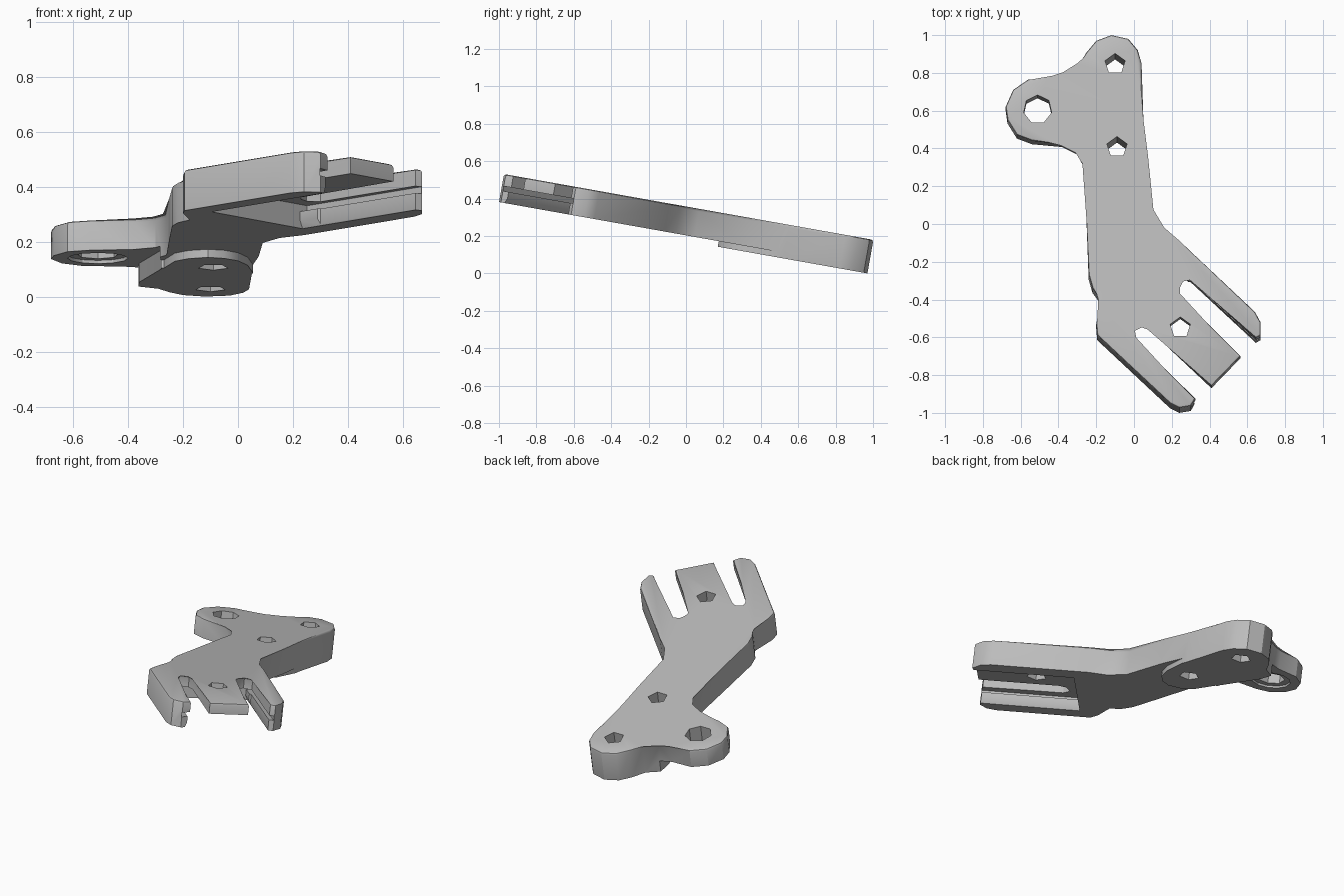
import bpy, bmesh, math
from mathutils import Matrix

if "Cube" in bpy.data.objects:
    bpy.data.objects.remove(bpy.data.objects["Cube"])

TILT = math.radians(10.1)
FORK = math.radians(-43.5)
DEPTH = 0.182

grey = bpy.data.materials.new("plain grey")
grey.use_nodes = True
colour = (0.5, 0.5, 0.5, 1)
grey.diffuse_color = colour
grey.node_tree.nodes["Principled BSDF"].inputs["Base Color"].default_value = colour


def prism(name, points, top, bottom, bevel=0):
    """Extrude a plan outline; heights are measured from the plate's top."""
    bm = bmesh.new()
    stretch = 1 / math.cos(TILT)
    lower = [bm.verts.new((x, y * stretch, bottom)) for x, y in points]
    upper = [bm.verts.new((x, y * stretch, top)) for x, y in points]
    bm.faces.new(lower)
    lid = bm.faces.new(upper)
    n = len(points)
    for i in range(n):
        j = (i + 1) % n
        bm.faces.new((lower[i], lower[j], upper[j], upper[i]))
    if bevel:
        bmesh.ops.bevel(bm, geom=list(lid.edges), offset=bevel, segments=2,
                        profile=0.5, affect='EDGES', clamp_overlap=True)
    bmesh.ops.recalc_face_normals(bm, faces=bm.faces)
    mesh = bpy.data.meshes.new(name)
    bm.to_mesh(mesh)
    bm.free()
    ob = bpy.data.objects.new(name, mesh)
    bpy.context.collection.objects.link(ob)
    return ob


def ring(x, y, radius, sides):
    return [(x + radius * math.sin(math.tau * i / sides),
             y + radius * math.cos(math.tau * i / sides)) for i in range(sides)]


def cut(body, cutter):
    cutter.hide_render = True
    mod = body.modifiers.new("cut", 'BOOLEAN')
    mod.operation = 'DIFFERENCE'
    mod.solver = 'EXACT'
    mod.object = cutter
    bpy.context.view_layer.objects.active = body
    bpy.ops.object.modifier_apply(modifier=mod.name)
    bpy.data.objects.remove(cutter)


# Plate outline: left prong, tab, right prong, neck, head, side lobe
outline = [
    (-.195, -.59), (.19, -.95), (.24, -.975), (.3, -.965), (.325, -.925),
    (0, -.61), (-.01, -.56), (.04, -.535), (.08, -.55), (.41, -.86),
    (.565, -.7), (.23, -.375), (.23, -.335), (.25, -.295), (.3, -.285),
    (.645, -.605), (.67, -.59), (.67, -.52), (.64, -.465),
    (.24, -.09), (.15, -.03), (.09, .07), (.075, .35), (.05, .55),
    (.04, .85), (.02, .92), (-.03, .98), (-.12, 1), (-.2, .97),
    (-.25, .91), (-.29, .84), (-.37, .79), (-.43, .77), (-.56, .765),
    (-.64, .71), (-.68, .62), (-.67, .55), (-.62, .47), (-.54, .44),
    (-.38, .425), (-.3, .385), (-.26, .32), (-.25, 0), (-.24, -.27),
    (-.22, -.34), (-.175, -.4), (-.2, -.53)]
bracket = prism("bracket_plate", outline, 0, -DEPTH, bevel=0.013)

# Thinner underside ahead of the rounded mounting pad
cut(bracket, prism("pad_relief", [
    (-1, -1.3), (1, -1.3), (1, .56), (.06, .56), (.035, .36), (0, .27),
    (-.05, .22), (-.11, .2), (-.18, .225), (-.23, .28), (-.27, .42),
    (-1, .42)], -.152, -.3))

# Thinner side lobe
cut(bracket, prism("lobe_relief", [
    (-1, .2), (-.29, .2), (-.28, .44), (-.36, .71), (-.37, 1), (-1, 1)],
    -.112, -.31))

# Through holes and the shallow recess below the lobe hole
for x, y, radius, sides in ((-.1, .845, .056, 5), (-.09, .405, .056, 5),
                            (.245, -.55, .056, 5), (-.51, .605, .076, 7)):
    cut(bracket, prism("hole", ring(x, y, radius, sides), .1, -.4))
cut(bracket, prism("lobe_recess", ring(-.51, .605, .11, 12), -.1, -.4))

# Undercut channel along the fork: a profile swept along the prongs
half = [(.265, -.064), (.265, -.09), (.228, -.09), (.228, -.125), (.262, -.2)]
profile = half + [(-a, b) for a, b in reversed(half)]
bm = bmesh.new()
ends = [[bm.verts.new((along, a, b)) for a, b in profile] for along in (-.235, .8)]
for loop in ends:
    bm.faces.new(loop)
for i in range(len(profile)):
    j = (i + 1) % len(profile)
    bm.faces.new((ends[0][i], ends[0][j], ends[1][j], ends[1][i]))
bm.transform(Matrix.Translation((.24, -.56, 0)) @ Matrix.Rotation(FORK, 4, 'Z'))
bmesh.ops.recalc_face_normals(bm, faces=bm.faces)
mesh = bpy.data.meshes.new("channel")
bm.to_mesh(mesh)
bm.free()
channel = bpy.data.objects.new("channel", mesh)
bpy.context.collection.objects.link(channel)
cut(bracket, channel)

# Tilt the finished plate and stand it on the floor
bracket.data.transform(Matrix.Rotation(-TILT, 4, 'X'))
low = min(v.co.z for v in bracket.data.vertices)
ys = [v.co.y for v in bracket.data.vertices]
bracket.data.transform(Matrix.Translation((0, -(min(ys) + max(ys)) / 2, -low)))
bracket.data.materials.clear()
bracket.data.materials.append(grey)

bpy.ops.object.select_all(action='DESELECT')
bracket.select_set(True)
bpy.context.view_layer.objects.active = bracket
bpy.ops.object.shade_smooth_by_angle(angle=math.radians(30))
